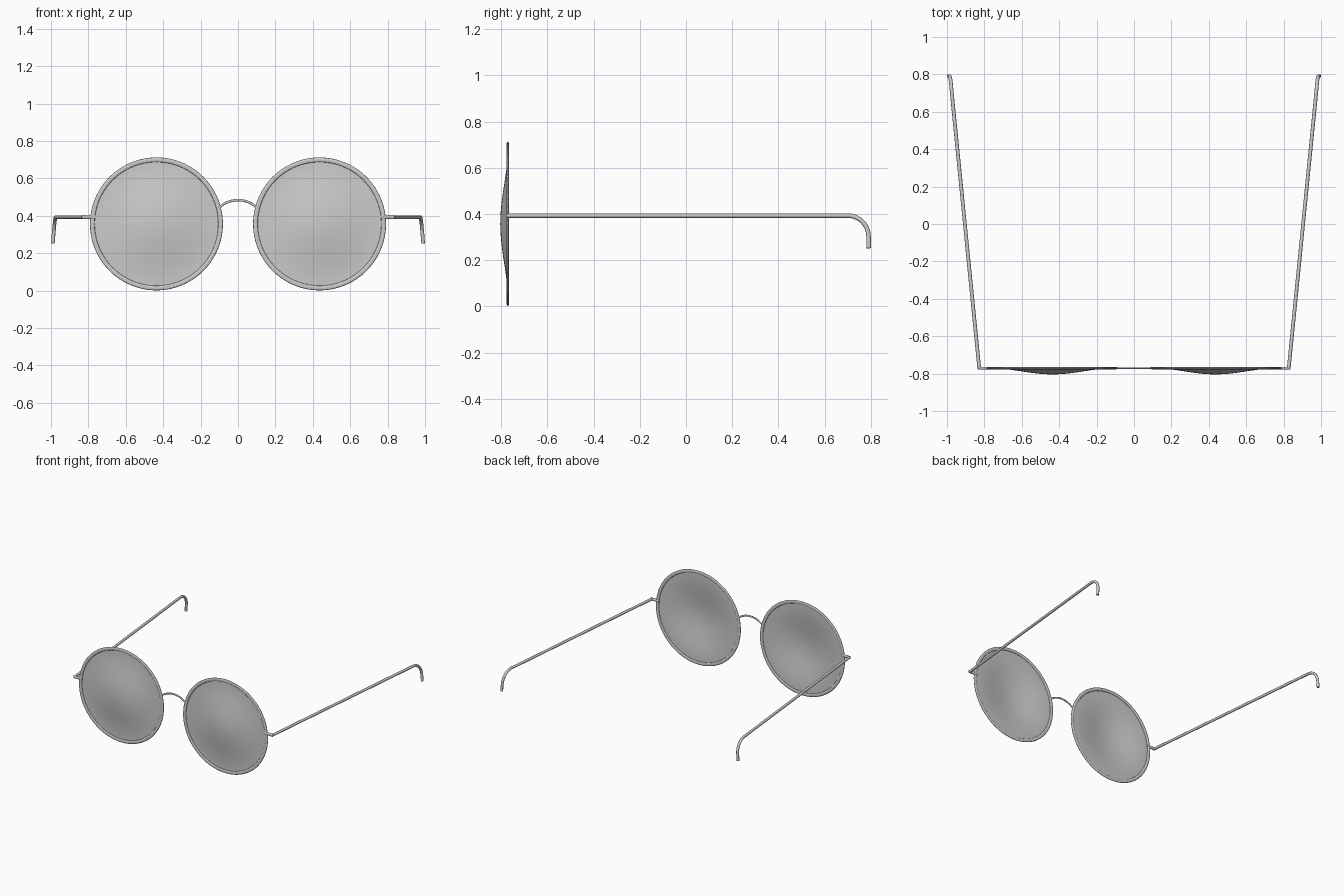
import bpy, bmesh, math
from mathutils import Vector

if "Cube" in bpy.data.objects:
    bpy.data.objects.remove(bpy.data.objects["Cube"])

FRONT_Y, LENS_X, LENS_Z = -0.771, 0.436, 0.357


def finish(obj):
    bpy.ops.object.select_all(action='DESELECT')
    obj.select_set(True)
    bpy.context.view_layer.objects.active = obj
    bpy.ops.object.shade_smooth_by_angle(angle=math.radians(40))
    return obj


def tube(name, pts, radius, y_scale=1.0):
    """Round wire along a path, optionally flattened front to back."""
    cu = bpy.data.curves.new(name, 'CURVE')
    cu.dimensions = '3D'
    cu.bevel_depth = radius
    cu.bevel_resolution = 4
    cu.use_fill_caps = True
    sp = cu.splines.new('POLY')
    sp.points.add(len(pts) - 1)
    for p, co in zip(sp.points, pts):
        p.co = (co[0], co[1] - FRONT_Y if y_scale != 1 else co[1], co[2], 1)
    obj = bpy.data.objects.new(name, cu)
    bpy.context.collection.objects.link(obj)
    if y_scale != 1:
        obj.location.y = FRONT_Y
        obj.scale.y = y_scale
    bpy.ops.object.select_all(action='DESELECT')
    obj.select_set(True)
    bpy.context.view_layer.objects.active = obj
    bpy.ops.object.convert(target='MESH')
    return finish(bpy.context.object)


def lens(name, x):
    """Thin bell-shaped disc bulging forward."""
    R, depth, rings, seg = 0.335, 0.033, 14, 64
    bm = bmesh.new()
    centre = bm.verts.new((0, -depth, 0))
    prev = None
    for i in range(1, rings + 1):
        r = R * i / rings
        y = -depth * (1 + math.cos(math.pi * r / R)) / 2
        ring = [bm.verts.new((r * math.cos(a), y, r * math.sin(a)))
                for a in (2 * math.pi * k / seg for k in range(seg))]
        for k in range(seg):
            n = (k + 1) % seg
            if prev:
                bm.faces.new((prev[k], ring[k], ring[n], prev[n]))
            else:
                bm.faces.new((centre, ring[k], ring[n]))
        prev = ring
    me = bpy.data.meshes.new(name)
    bm.to_mesh(me)
    bm.free()
    obj = bpy.data.objects.new(name, me)
    obj.location = (x, FRONT_Y, LENS_Z)
    bpy.context.collection.objects.link(obj)
    finish(obj)


for side, s in (("left", -1), ("right", 1)):
    # rim: flattened ring
    bpy.ops.mesh.primitive_torus_add(
        location=(s * LENS_X, FRONT_Y, LENS_Z), rotation=(math.pi / 2, 0, 0),
        major_radius=0.343, minor_radius=0.0125,
        major_segments=72, minor_segments=12)
    rim = bpy.context.object
    rim.name = side + "_rim"
    rim.scale.z = 0.45
    finish(rim)

    lens(side + "_lens", s * LENS_X)

    # hinge stub joining the rim to the temple arm
    tube(side + "_hinge", [(s * 0.763, FRONT_Y, 0.394), (s * 0.834, FRONT_Y, 0.394)],
         0.011, 0.7)

    # temple arm with hooked ear tip
    path = [(s * 0.827, FRONT_Y - 0.004, 0.393)]
    for i in range(11):
        a = math.pi / 2 * i / 10
        path.append((s * (0.974 + 0.012 * i / 10),
                     0.70 + 0.09 * math.sin(a), 0.303 + 0.09 * math.cos(a)))
    path.append((s * 0.990, 0.791, 0.252))
    tube(side + "_temple", path, 0.0098)

# nose bridge arc between the rims
half, z0, rise = 0.098, 0.447, 0.037
rad = (half ** 2 + rise ** 2) / (2 * rise)
amax = math.asin(half / rad)
tube("bridge", [(rad * math.sin(a), FRONT_Y, z0 + rise - rad + rad * math.cos(a))
                for a in (amax * (i / 10 - 1) for i in range(21))], 0.0065, 0.7)
